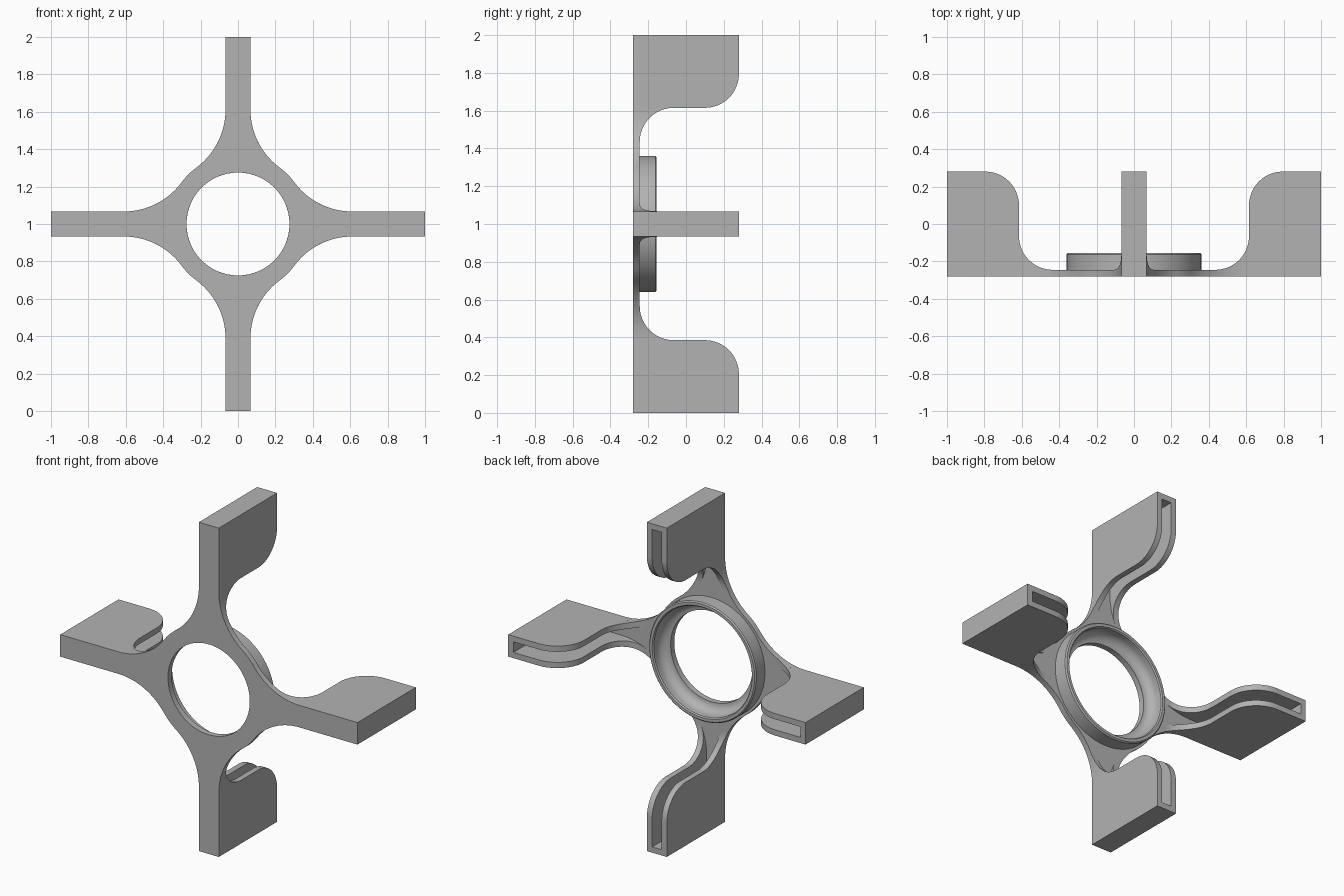
import bpy
import bmesh
from math import sin, cos, pi, sqrt, atan2, radians
from mathutils import Matrix, Vector

FRONT, FLOOR, BACK = -0.28, -0.245, 0.28
HALF, WALL = 0.067, 0.035            # arm half width, wall thickness
HUB, HOLE = 0.375, 0.275             # hub plate radius, centre hole radius
FLARE_S = 0.61                       # distance from centre where arms start to flare
FLARE_R = (HUB**2 - HALF**2 - FLARE_S**2) / (2 * (HALF - HUB))
FLARE_X = HALF + FLARE_R

if "Cube" in bpy.data.objects:
    bpy.data.objects.remove(bpy.data.objects["Cube"])

grey = bpy.data.materials.new("plain_grey")
grey.use_nodes = True
colour = (0.45, 0.45, 0.45, 1)
grey.diffuse_color = colour
grey.node_tree.nodes["Principled BSDF"].inputs["Base Color"].default_value = colour


def finish(bm, name):
    """Clean the mesh, make the object and shade it."""
    bmesh.ops.remove_doubles(bm, verts=bm.verts, dist=1e-5)
    bmesh.ops.recalc_face_normals(bm, faces=bm.faces)
    mesh = bpy.data.meshes.new(name)
    bm.to_mesh(mesh)
    bm.free()
    mesh.materials.append(grey)
    ob = bpy.data.objects.new(name, mesh)
    bpy.context.collection.objects.link(ob)
    ob.location.z = 1
    bpy.ops.object.select_all(action='DESELECT')
    ob.select_set(True)
    bpy.context.view_layer.objects.active = ob
    bpy.ops.object.shade_smooth_by_angle(angle=radians(30))
    return ob


def loft(bm, sections, closed=False):
    """Join equal rings of points with quads, capping the ends if open."""
    rings = [[bm.verts.new(p) for p in sec] for sec in sections]
    n = len(rings[0])
    pairs = list(zip(rings, rings[1:]))
    if closed:
        pairs.append((rings[-1], rings[0]))
    else:
        bm.faces.new(rings[0])
        bm.faces.new(rings[-1])
    for a, b in pairs:
        for i in range(n):
            j = (i + 1) % n
            bm.faces.new((a[i], a[j], b[j], b[i]))


def arc(cx, cy, r, start, end, steps):
    angles = [radians(start + (end - start) * i / steps) for i in range(steps + 1)]
    return [(cx + r * cos(a), cy + r * sin(a)) for a in angles]


def half_width(s, inset=0.0):
    """Half width of the arm at distance s, following the flare."""
    if s >= FLARE_S:
        return HALF - inset
    return FLARE_X - sqrt((FLARE_R + inset)**2 - (s - FLARE_S)**2)


# Front plate: hub with four flared arms and a round hole
touch = atan2(FLARE_S, FLARE_X)
side = [(HALF, 1.0)]
side += arc(FLARE_X, FLARE_S, FLARE_R, 180, 180 + touch * 180 / pi, 20)
side += arc(0, 0, HUB, touch * 180 / pi, 45, 4)[1:]
arm_outline = [(-x, z) for x, z in reversed(side[:-1])] + side
sections = []
for k in range(4):
    turn = Matrix.Rotation(k * pi / 2, 3, 'Y')
    for x, z in arm_outline:
        rim = Vector((x, 0, z))
        hole = rim.normalized() * HOLE
        sections.append([turn @ (p + Vector((0, y, 0))) for p, y in
                         ((rim, FRONT), (rim, FLOOR), (hole, FLOOR), (hole, FRONT))])
bm = bmesh.new()
loft(bm, sections, closed=True)
finish(bm, "front_plate")

# Bearing ring: turned profile with a rounded seat inside
profile = arc(HOLE, -0.19, 0.055, -90, 0, 10)
profile += [(0.33, -0.162), (0.336, -0.155), (0.353, -0.155), (0.36, -0.162), (0.36, FLOOR)]
bm = bmesh.new()
steps = 96
loft(bm, [[(r * cos(a), y, r * sin(a)) for r, y in profile]
          for a in (2 * pi * i / steps for i in range(steps))], closed=True)
finish(bm, "bearing_ring")

# Arm walls: two thin curved walls and an end wall around an open slot
edge = arc(0.435, -0.065, 0.18, -90, 0, 16)
edge += arc(0.795, 0.1, 0.18, 180, 90, 16)
edge += [(1.0, BACK)]
for k, place in enumerate(("top", "left", "bottom", "right")):
    bm = bmesh.new()
    for sign in (-1, 1):
        sections = []
        for s, y in edge:
            outer, inner = sign * half_width(s), sign * half_width(s, WALL)
            sections.append([(outer, FLOOR, s), (outer, y, s), (inner, y, s), (inner, FLOOR, s)])
        loft(bm, sections)
    w = HALF - WALL
    loft(bm, [[(-w, FLOOR, s), (w, FLOOR, s), (w, BACK, s), (-w, BACK, s)]
              for s in (1 - WALL, 1)])
    bmesh.ops.rotate(bm, verts=bm.verts, matrix=Matrix.Rotation(k * pi / 2, 3, 'Y'))
    finish(bm, place + "_arm_walls")
